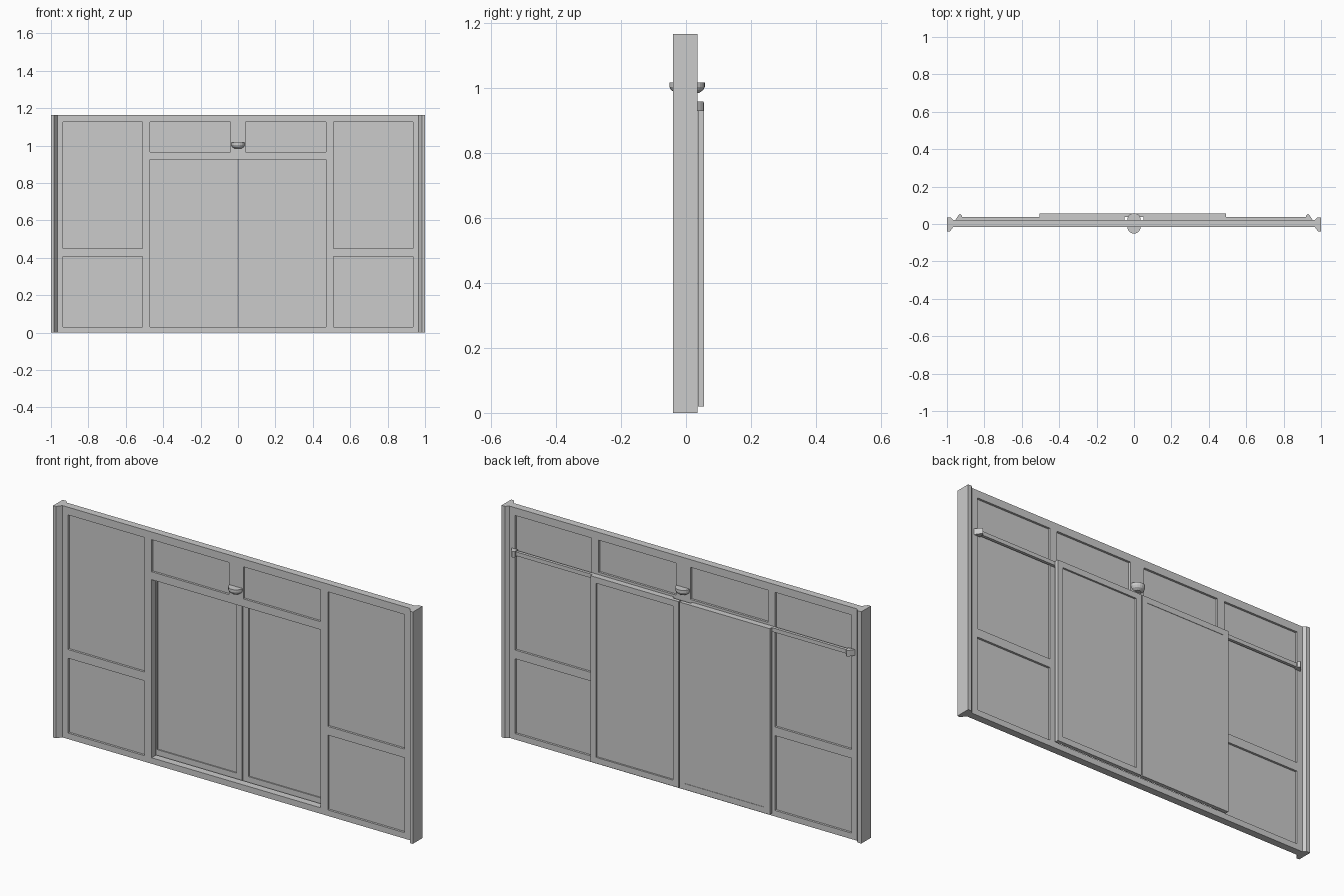
import bpy, bmesh, math

if "Cube" in bpy.data.objects:
    bpy.data.objects.remove(bpy.data.objects["Cube"])

H = 1.165
WF, WB = -0.015, 0.022      # wall front and back faces


def mesh_obj(name, bm):
    bmesh.ops.recalc_face_normals(bm, faces=bm.faces)
    me = bpy.data.meshes.new(name)
    bm.to_mesh(me)
    bm.free()
    ob = bpy.data.objects.new(name, me)
    bpy.context.collection.objects.link(ob)
    return ob


def box(name, x0, x1, y0, y1, z0, z1):
    bm = bmesh.new()
    bmesh.ops.create_cube(bm, size=1)
    for v in bm.verts:
        v.co.x = x0 if v.co.x < 0 else x1
        v.co.y = y0 if v.co.y < 0 else y1
        v.co.z = z0 if v.co.z < 0 else z1
    return mesh_obj(name, bm)


def mirrored(name, x0, x1, *rest):
    box(name + "_right", x0, x1, *rest)
    box(name + "_left", -x1, -x0, *rest)


def prism(name, pts, z0, z1):
    bm = bmesh.new()
    f = bm.faces.new([bm.verts.new((x, y, z0)) for x, y in pts])
    ext = bmesh.ops.extrude_face_region(bm, geom=[f])
    for v in ext["geom"]:
        if isinstance(v, bmesh.types.BMVert):
            v.co.z = z1
    return mesh_obj(name, bm)


# Wall framework
box("top_rail", -0.97, 0.97, WF, WB, 1.126, H)
box("bottom_rail", -0.97, 0.97, WF, WB, 0, 0.03)
box("door_header", -0.47, 0.47, WF, WB, 0.925, 0.965)
box("center_stile", -0.04, 0.04, WF, WB, 0.965, 1.126)
mirrored("outer_stile", 0.935, 0.97, WF, WB, 0.03, 1.126)
mirrored("door_stile", 0.47, 0.51, WF, WB, 0.03, 1.126)
mirrored("middle_rail", 0.51, 0.935, WF, WB, 0.406, 0.45)

# Recessed wall panels
for name, x0, x1, z0, z1 in (("lower_panel", 0.51, 0.935, 0.03, 0.406),
                             ("tall_panel", 0.51, 0.935, 0.45, 1.126),
                             ("transom_panel", 0.04, 0.47, 0.965, 1.126)):
    mirrored(name, x0, x1, -0.004, 0.011, z0, z1)

# Flared end posts
for s, side in ((1, "right"), (-1, "left")):
    prof = [(1, -0.04), (0.984, -0.04), (0.966, WF), (0.966, WB), (0.98, 0.036), (1, 0.036)]
    prism("end_post_" + side, [(s * x, y) for x, y in prof], 0, H)

# Sliding doors: frame plus inset panel
D0, D1 = 0.037, 0.056
for side, x0, x1, back in (("right", 0.003, 0.492, 0.047), ("left", -0.505, -0.003, 0.054)):
    n, w = side + "_door_", 0.03
    box(n + "stile_a", x0, x0 + w, D0, D1, 0.02, 0.955)
    box(n + "stile_b", x1 - w, x1, D0, D1, 0.02, 0.955)
    box(n + "bottom_rail", x0 + w, x1 - w, D0, D1, 0.02, 0.05)
    box(n + "top_rail", x0 + w, x1 - w, D0, D1, 0.925, 0.955)
    box(n + "panel", x0 + w, x1 - w, D0 + 0.006, back, 0.05, 0.925)

# Door track and its end stops
mirrored("door_track", 0.05, 0.94, WB, 0.037, 0.933, 0.953)
for s, side in ((1, "right"), (-1, "left")):
    prism("track_stop_" + side, [(s * x, y) for x, y in
          ((0.955, WB), (0.92, WB), (0.92, 0.044), (0.93, 0.054), (0.94, 0.044))], 0.928, 0.958)

# Half-bowl lamps on both faces of the wall
for name, cy, s in (("front_lamp", WF, -1), ("back_lamp", WB, 1)):
    bm = bmesh.new()
    rings = []
    for r, z in ((0.018, 0.984), (0.031, 0.993), (0.036, 1.003), (0.036, 1.016)):
        rings.append([bm.verts.new((r * math.cos(math.pi * i / 10),
                                    cy + s * r * math.sin(math.pi * i / 10), z))
                      for i in range(11)])
    for a, b in zip(rings, rings[1:]):
        for i in range(11):
            j = (i + 1) % 11
            bm.faces.new((a[i], a[j], b[j], b[i]))
    bm.faces.new(rings[0])
    bm.faces.new(rings[-1])
    mesh_obj(name, bm)
